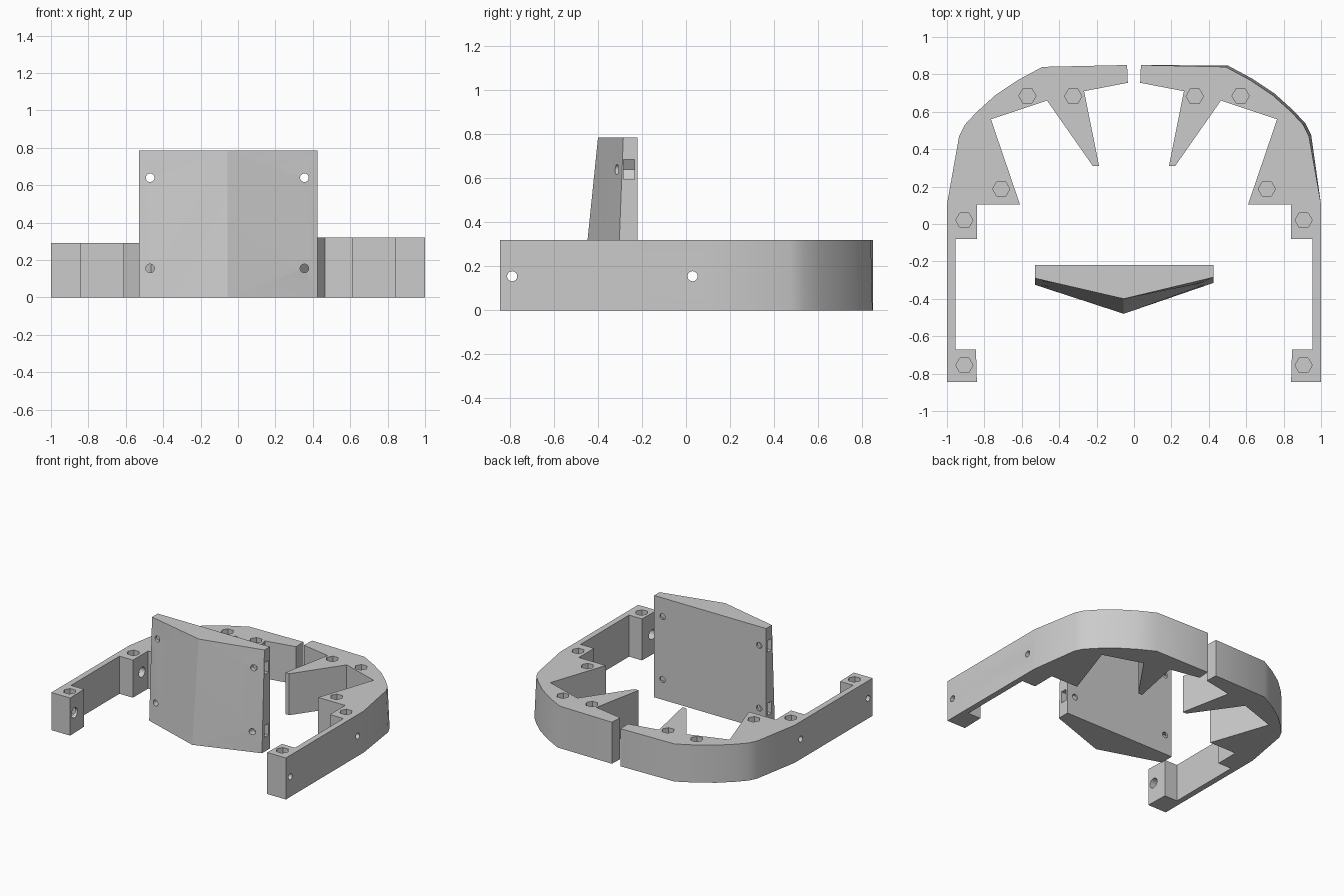
import bpy
import bmesh
import math
from mathutils import Vector

cube = bpy.data.objects.get("Cube")
if cube:
    bpy.data.objects.remove(cube, do_unlink=True)

grey = bpy.data.materials.new("light grey plastic")
grey.use_nodes = True
grey.diffuse_color = (0.6, 0.6, 0.6, 1)
grey.node_tree.nodes["Principled BSDF"].inputs["Base Color"].default_value = (0.6, 0.6, 0.6, 1)


def prism(name, bottom, top, z0, z1):
    """Solid between two outlines with matching corners."""
    bm = bmesh.new()
    low = [bm.verts.new((x, y, z0)) for x, y in bottom]
    high = [bm.verts.new((x, y, z1)) for x, y in top]
    bm.faces.new(low)
    bm.faces.new(high)
    n = len(low)
    for i in range(n):
        j = (i + 1) % n
        bm.faces.new((low[i], low[j], high[j], high[i]))
    bmesh.ops.recalc_face_normals(bm, faces=bm.faces)
    mesh = bpy.data.meshes.new(name)
    bm.to_mesh(mesh)
    bm.free()
    mesh.materials.append(grey)
    obj = bpy.data.objects.new(name, mesh)
    bpy.context.collection.objects.link(obj)
    return obj


def rod(start, end, radius, sides=24):
    """Cutter rod between two points."""
    a, b = Vector(start), Vector(end)
    bpy.ops.mesh.primitive_cylinder_add(vertices=sides, radius=radius,
                                        depth=(b - a).length, location=(a + b) / 2)
    obj = bpy.context.object
    obj.rotation_euler = (b - a).to_track_quat('Z', 'Y').to_euler()
    return obj


def block(x0, x1, y0, y1, z0, z1):
    """Cutter box."""
    outline = [(x0, y0), (x1, y0), (x1, y1), (x0, y1)]
    return prism("cutter", outline, outline, z0, z1)


def carve(obj, cutters):
    """Subtract each cutter, then remove it."""
    bpy.ops.object.select_all(action='DESELECT')
    bpy.context.view_layer.objects.active = obj
    obj.select_set(True)
    for cutter in cutters:
        cutter.hide_render = True
        mod = obj.modifiers.new("hole", 'BOOLEAN')
        mod.operation = 'DIFFERENCE'
        mod.solver = 'EXACT'
        mod.object = cutter
        bpy.ops.object.modifier_apply(modifier=mod.name)
        bpy.data.objects.remove(cutter, do_unlink=True)
    bpy.ops.object.shade_smooth_by_angle(angle=math.radians(30))


# Arm outline: straight bar with two blocks, then a hooked claw with teeth
bar = [(1, -0.845), (0.84, -0.845), (0.845, -0.67), (0.955, -0.67),
       (0.955, -0.08), (0.84, -0.08), (0.84, 0.105)]
teeth = [(0.61, 0.105), (0.765, 0.56), (0.465, 0.66), (0.22, 0.31),
         (0.187, 0.31), (0.267, 0.71), (0.033, 0.755), (0.037, 0.85)]
bend = [(0.49, 0.84), (0.62, 0.77), (0.74, 0.69), (0.84, 0.6), (0.905, 0.53), (0.935, 0.47)]
side_end = [(1, 0.105)]

pockets = [(0.907, -0.755), (0.907, 0.02), (0.71, 0.187), (0.57, 0.685), (0.325, 0.683)]
screw_z = 0.155

for name, side, height, lean in (("left_arm", 1, 0.32, 0.012), ("right_arm", -1, 0.29, 0)):
    def flip(points):
        return [(side * x, y) for x, y in points]

    # the left bend widens slightly towards its foot
    foot_bend = [(x + lean, y + lean * 0.6) for x, y in bend]
    arm = prism(name, flip(bar + teeth + foot_bend + side_end),
                flip(bar + teeth + bend + side_end), 0, height)
    cutters = []
    # hexagonal nut pockets from above
    for x, y in flip(pockets):
        hexagon = rod((x, y, 0.1), (x, y, height + 0.1), 0.046, 6)
        hexagon.rotation_euler.z += math.radians(30)
        cutters.append(hexagon)
    # screw holes, wider on the inside
    for y in (-0.79, 0.03):
        cutters.append(rod((side * 0.7, y, screw_z), (side * 1.1, y, screw_z), 0.023))
        cutters.append(rod((side * 0.8, y, screw_z), (side * 0.9, y, screw_z), 0.038))
    carve(arm, cutters)

# Front plate: flat back, ridged front leaning backwards
ends = [(0.425, -0.22), (-0.53, -0.22)]
plate = prism("front_plate",
              ends + [(-0.53, -0.325), (-0.055, -0.48), (0.425, -0.315)],
              ends + [(-0.53, -0.29), (-0.055, -0.4), (0.425, -0.285)], 0, 0.785)
cutters = []
for x, edge in ((-0.47, -0.6), (0.355, 0.5)):
    for z in (screw_z, 0.64):
        # nut slot open to the side, ending in a hexagon
        cutters.append(block(min(x, edge), max(x, edge), -0.285, -0.235, z - 0.045, z + 0.045))
        nut = rod((x, -0.285, z), (x, -0.235, z), 0.052, 6)
        nut.rotation_euler = (math.radians(90), math.radians(30), 0)
        cutters.append(nut)
        cutters.append(rod((x, -0.6, z), (x, -0.1, z), 0.023))
carve(plate, cutters)
